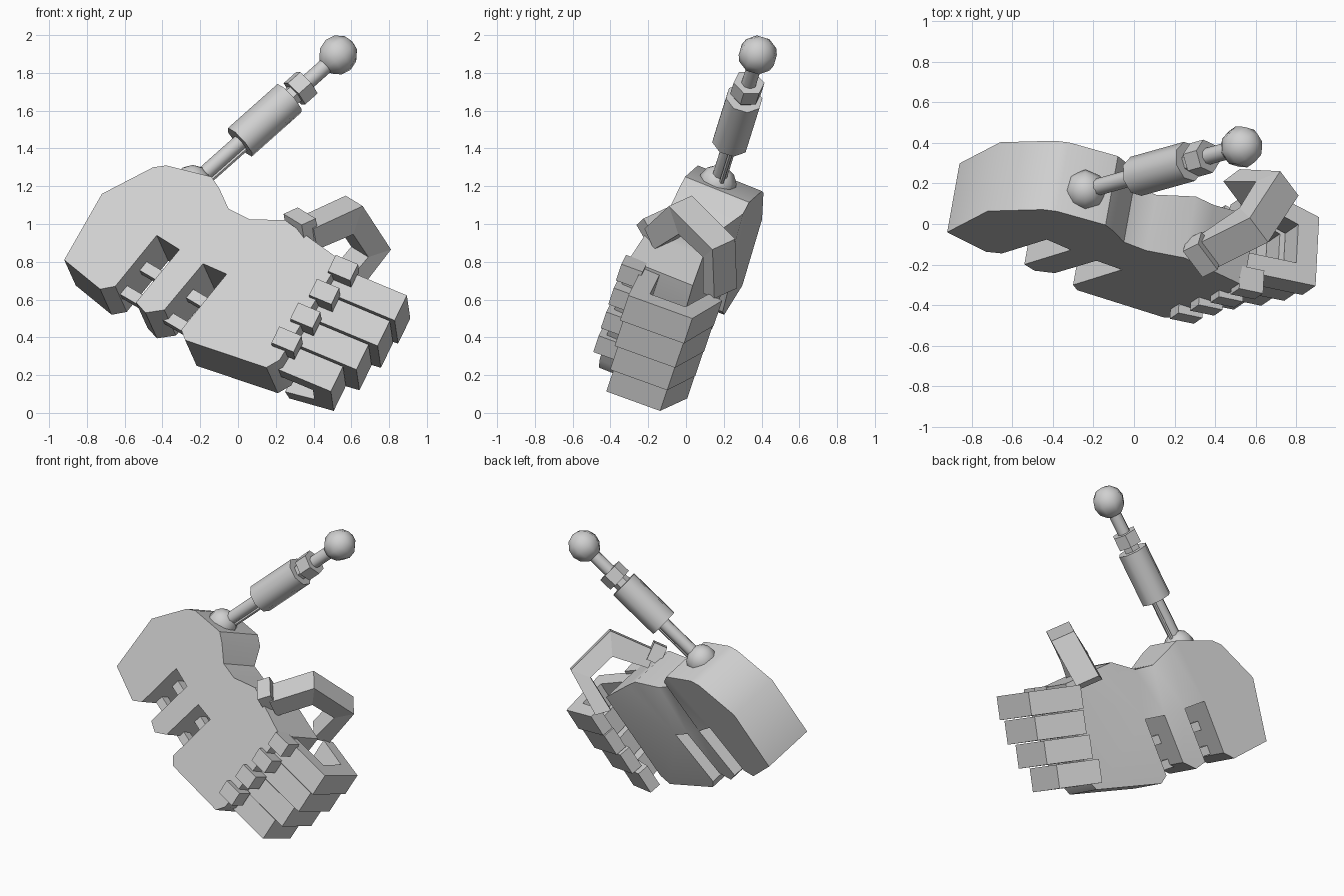
import bpy, bmesh, math
from mathutils import Vector, Matrix

cube = bpy.data.objects.get("Cube")
if cube:
    bpy.data.objects.remove(cube, do_unlink=True)

grey = bpy.data.materials.new("light_grey")
grey.use_nodes = True
grey.diffuse_color = (0.63, 0.63, 0.63, 1)
grey.node_tree.nodes["Principled BSDF"].inputs["Base Color"].default_value = (0.63, 0.63, 0.63, 1)


def finish(name, bm, smooth=None):
    bmesh.ops.recalc_face_normals(bm, faces=bm.faces)
    mesh = bpy.data.meshes.new(name)
    bm.to_mesh(mesh)
    bm.free()
    mesh.materials.append(grey)
    ob = bpy.data.objects.new(name, mesh)
    bpy.context.collection.objects.link(ob)
    if smooth:
        bpy.ops.object.select_all(action='DESELECT')
        ob.select_set(True)
        bpy.context.view_layer.objects.active = ob
        bpy.ops.object.shade_smooth_by_angle(angle=math.radians(smooth))
    return ob


def loft(name, rings, smooth=None):
    """Skin a list of equal-length vertex rings and cap both ends."""
    bm = bmesh.new()
    vs = [[bm.verts.new(p) for p in ring] for ring in rings]
    n = len(vs[0])
    for a, b in zip(vs, vs[1:]):
        for i in range(n):
            j = (i + 1) % n
            bm.faces.new((a[i], a[j], b[j], b[i]))
    caps = [bm.faces.new(vs[0]), bm.faces.new(vs[-1])]
    bmesh.ops.recalc_face_normals(bm, faces=bm.faces)
    if n > 8:
        bmesh.ops.triangulate(bm, faces=caps)
    return finish(name, bm, smooth)


def box(name, centre, axes, size):
    rings = []
    a, b, c = [Vector(v).normalized() * s / 2 for v, s in zip(axes, size)]
    for s in (-1, 1):
        m = Vector(centre) + s * c
        rings.append([m - a - b, m + a - b, m + a + b, m - a + b])
    return loft(name, rings)


def rod(name, p, q, r, sides):
    p, q = Vector(p), Vector(q)
    turn = (q - p).to_track_quat('Z', 'Y')
    ring = [turn @ Vector((r * math.cos(2 * math.pi * i / sides),
                           r * math.sin(2 * math.pi * i / sides), 0)) for i in range(sides)]
    return loft(name, [[p + v for v in ring], [q + v for v in ring]], 50 if sides > 6 else None)


def ball(name, centre, r, direction):
    bm = bmesh.new()
    rot = Vector(direction).to_track_quat('Z', 'Y').to_matrix().to_4x4()
    bmesh.ops.create_uvsphere(bm, u_segments=8, v_segments=6, radius=r,
                              matrix=Matrix.Translation(centre) @ rot)
    return finish(name, bm, 60)


# Hand body: slotted outline on a tilted plane, thinner at the wrist and palm top
back = Vector((0.165, 0.916, -0.366))


def on_front(x, z):
    return Vector((x, -0.18 * x + 0.40 * z - 0.53, z))


outline = [(-.92, .81), (-.72, 1.16), (-.45, 1.30), (-.38, 1.31), (-.14, 1.25), (-.10, 1.19),
           (-.05, 1.08), (.06, 1.025), (.25, 1.02), (.34, .955), (.54, .81), (.22, .28),
           (.15, .24), (-.28, .385), (-.30, .44), (-.06, .735), (-.185, .79), (-.39, .545),
           (-.49, .53), (-.54, .585), (-.31, .865), (-.43, .94), (-.65, .67), (-.73, .655)]


def depth(x, z):
    if -0.08 < x < 0.1 and z > 1:
        return 0.30
    return 0.33 if x > 0.1 and z > 0.9 else 0.37


front_ring = [on_front(x, z) for x, z in outline]
back_ring = [p + back * depth(*o) for p, o in zip(front_ring, outline)]
loft("hand_body", [front_ring, back_ring], 35)

# Rungs bridging the two slots
cross = Vector((.85, -.36, -.5)).normalized()
for i, (x, z) in enumerate([(-.595, .68), (-.48, .80), (-.345, .53), (-.235, .655)]):
    box(f"slot_rung_{i + 1}", on_front(x, z) + back * 0.16,
        (cross, back, back.cross(cross)), (0.22, 0.06, 0.06))

# Curled fingers with knuckle blocks
f_out = Vector((.91, -.19, -.38)).normalized()
f_back = Vector((.05, .94, -.34)).normalized()
f_side = f_back.cross(f_out).normalized()
if f_side.z < 0:
    f_side = -f_side
for i, L in enumerate((0.355, 0.365, 0.35, 0.31)):
    base = Vector((.54, -.26, .69)) + i * Vector((-.099, -.027, -.131))
    D = 0.36 - 0.019 * i
    tip = L - 0.34 + 0.025 * i
    profile = [(-.05, 0), (L, 0), (L, D), (tip, D + .1), (tip - .02, D + .02),
               (L - .11, D - .06), (L - .11, .1), (-.05, .1)]
    loft(f"finger_{i + 1}", [[base + f_out * a + f_back * b + f_side * s for a, b in profile]
                             for s in (-0.077, 0.077)])
    box(f"knuckle_{i + 1}", base + f_side * 0.05 - f_back * (0.045 + 0.014 * i),
        (f_out, f_side, f_back), (0.13, 0.10, 0.12))

# Bent thumb: rectangular section swept along outer and inner paths
wide = Vector((.09, -.12, -.055))
outer = [(.31, -.10, 1.03), (.57, .03, 1.15), (.72, .26, .92), (.52, .27, .66)]
inner = [(.33, -.05, .92), (.52, .08, 1.00), (.60, .21, .88), (.44, .21, .69)]
loft("thumb", [[Vector(p), Vector(p) + wide, Vector(q) + wide, Vector(q)]
               for p, q in zip(outer, inner)])
along = Vector((.26, .13, .12)).normalized()
box("thumb_knuckle", (.335, -.15, .99), (wide, along, wide.cross(along)), (0.17, 0.09, 0.12))

# Lever with socket, sleeve, collar and ball knob
foot, knob = Vector((-.24, .165, 1.21)), Vector((.53, .38, 1.895))
axis = (knob - foot).normalized()


def at(t):
    return foot.lerp(knob, t)


ball("lever_socket", foot, 0.103, (0, 0, 1))
rod("lever_rod", at(0), at(1), 0.042, 8)
rod("lever_sleeve", at(.325), at(.665), 0.1, 8)
rod("lever_neck", at(.665), at(.70), 0.055, 6)
rod("lever_collar", at(.70), at(.785), 0.085, 6)
ball("lever_knob", knob, 0.105, axis)

# Thin stay rod under the lever
under = Vector((axis.x, axis.y, -1)) * 0.038
rod("lever_stay", at(.06) + under, at(.33) + under, 0.013, 6)
